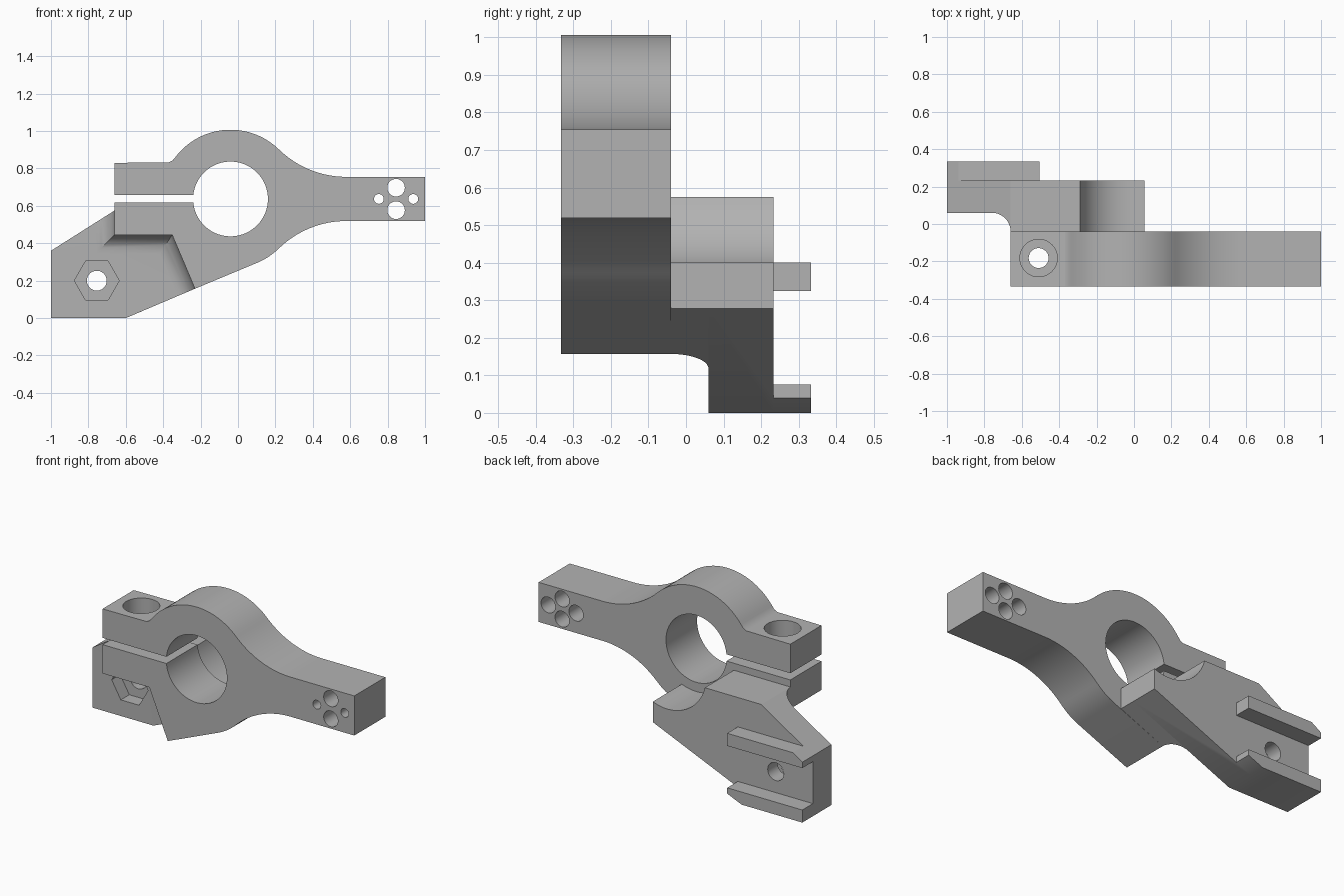
import bpy, bmesh, math
from mathutils import Vector

cube = bpy.data.objects.get("Cube")
if cube:
    bpy.data.objects.remove(cube, do_unlink=True)

grey = bpy.data.materials.new("plain grey")
grey.use_nodes = True
COLOUR = (0.45, 0.45, 0.45, 1)
grey.diffuse_color = COLOUR
grey.node_tree.nodes["Principled BSDF"].inputs["Base Color"].default_value = COLOUR

FRONT, MID, FLOOR, BACK, RAIL = -0.333, -0.04, 0.06, 0.233, 0.333
BORE = (-0.04, 0.637)


def arc(centre, r, a0, a1, n):
    """Points on an arc in the xz plane, angles in degrees."""
    pts = []
    for i in range(n + 1):
        a = math.radians(a0 + (a1 - a0) * i / n)
        pts.append((centre[0] + r * math.cos(a), centre[1] + r * math.sin(a)))
    return pts


def loft(name, layers):
    """Closed solid through (y, xz outline) layers."""
    bm = bmesh.new()
    rings = [[bm.verts.new((x, y, z)) for x, z in pts] for y, pts in layers]
    bm.faces.new(rings[0])
    bm.faces.new(rings[-1])
    n = len(rings[0])
    for a, b in zip(rings, rings[1:]):
        for i in range(n):
            j = (i + 1) % n
            bm.faces.new((a[i], a[j], b[j], b[i]))
    bmesh.ops.recalc_face_normals(bm, faces=bm.faces)
    me = bpy.data.meshes.new(name)
    bm.to_mesh(me)
    bm.free()
    me.materials.append(grey)
    ob = bpy.data.objects.new(name, me)
    bpy.context.collection.objects.link(ob)
    return ob


def prism(name, pts, y0, y1):
    return loft(name, [(y0, pts), (y1, pts)])


def drill(x, z, r, y0, y1, sides=48):
    return prism("cutter", arc((x, z), r, 0, 360 * (sides - 1) / sides, sides - 1), y0, y1)


def drill_down(x, y, r, z0, z1):
    """Vertical cutter: a drill turned upright."""
    ob = drill(0, 0, r, z0, z1)
    for v in ob.data.vertices:
        v.co = (x + v.co.x, y - v.co.z, v.co.y)
    return ob


def combine(ob, others, operation):
    """Apply a boolean with each other object, then remove it."""
    for other in others:
        mod = ob.modifiers.new("boolean", "BOOLEAN")
        mod.operation, mod.solver, mod.object = operation, "EXACT", other
        dg = bpy.context.evaluated_depsgraph_get()
        mesh = bpy.data.meshes.new_from_object(ob.evaluated_get(dg))
        ob.modifiers.clear()
        ob.data = mesh
        bpy.data.objects.remove(other, do_unlink=True)


# Split clamp ring with its arm and ears
R, SWEEP = 0.518, 0.37
ang = math.degrees(math.atan2(0.118 + R, 0.62))
gap = math.degrees(math.asin(0.02 / 0.2))
TIP, CORNER, EAR = (-0.23, 0.157), (-0.352, 0.445), (-0.66, 0.445)
clamp_pts = (
    [TIP]
    + arc(BORE, SWEEP, -67.5, -ang, 8)
    + arc((0.58, 0.519 - R), R, 180 - ang, 90, 20)
    + [(1, 0.519), (1, 0.755)]
    + arc((0.58, 0.755 + R), R, 270, 180 + ang, 20)
    + arc(BORE, SWEEP, ang, 143, 32)
    + [(-0.35, 0.842), (-0.37, 0.832), (-0.66, 0.83), (-0.66, 0.657)]
    + arc(BORE, 0.2, 180 - gap, -180 + gap, 64)
    + [(-0.66, 0.617), EAR, CORNER])
body = prism("clamp_bracket", clamp_pts, FRONT, MID)

# Filleted web between clamp and mounting plate
saddle = arc(BORE, 0.255, 194, 292, 28)
TOP, END = 0.575, (0.055, 0.278)


def web_outline(d):
    return ([(-0.66 - d, TOP - 0.632 * d), (-0.66, TOP)] + saddle
            + [END, (TIP[0] - 0.92 * d, TIP[1] - 0.39 * d),
               (CORNER[0] - 0.66 * d, CORNER[1] - d), (EAR[0] - d, EAR[1] - d)])


layers = []
for i in range(11):
    t = math.radians(9 * i)
    layers.append((MID + 0.1 * math.sin(t), web_outline(0.1 * (1 - math.cos(t)))))
web = loft("web", layers)

# Mounting plate and its two rails
plate = prism("plate", [(-1, 0.36), (-0.66, TOP)] + saddle + [END, (-0.6, 0), (-1, 0)],
              FLOOR, BACK)
upper_rail = prism("upper_rail", [(-1, 0.325), (-0.505, 0.325), (-0.505, 0.4),
                                  (-0.937, 0.4), (-1, 0.36)], BACK, RAIL)
lower_rail = prism("lower_rail", [(-1, 0), (-0.6, 0), (-0.505, 0.04),
                                  (-0.505, 0.075), (-1, 0.075)], BACK, RAIL)
combine(body, [web, plate, upper_rail, lower_rail], "UNION")

# Nut pocket, clamp bolt hole and arm holes
holes = [drill(-0.755, 0.2, 0.12, 0, 0.14, 6),
         drill(-0.755, 0.2, 0.053, 0.1, 0.4),
         drill_down(-0.51, -0.182, 0.053, 0.3, 0.95),
         drill_down(-0.51, -0.182, 0.1, 0.73, 0.95)]
for z in (0.577, 0.697):
    holes.append(drill(0.845, z, 0.047, -0.5, 0.2, 32))
for x in (0.753, 0.937):
    holes.append(drill(x, 0.637, 0.026, -0.5, 0.2, 32))
    holes.append(drill(x, 0.637, 0.047, -0.2, 0.2, 32))
combine(body, holes, "DIFFERENCE")

bpy.ops.object.select_all(action="DESELECT")
body.select_set(True)
bpy.context.view_layer.objects.active = body
bpy.ops.object.shade_smooth_by_angle(angle=math.radians(25))
